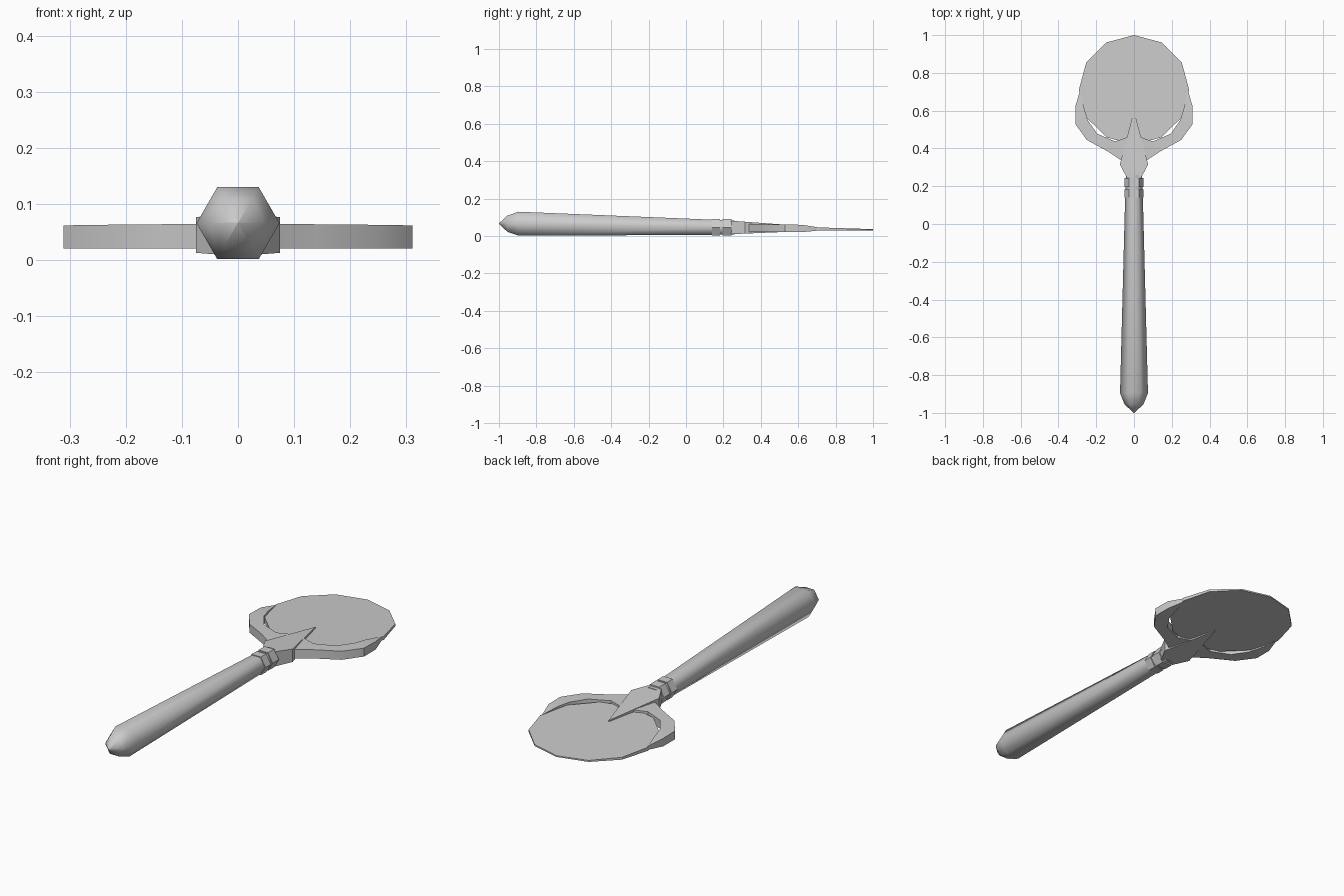
import bpy, math

if "Cube" in bpy.data.objects:
    bpy.data.objects.remove(bpy.data.objects["Cube"])


def make(name, verts, faces, smooth=None, mirror=False):
    me = bpy.data.meshes.new(name)
    me.from_pydata(verts, [], faces)
    ob = bpy.data.objects.new(name, me)
    bpy.context.collection.objects.link(ob)
    bpy.ops.object.select_all(action='DESELECT')
    bpy.context.view_layer.objects.active = ob
    ob.select_set(True)
    bpy.ops.object.mode_set(mode='EDIT')
    bpy.ops.mesh.select_all(action='SELECT')
    bpy.ops.mesh.normals_make_consistent(inside=False)
    bpy.ops.object.mode_set(mode='OBJECT')
    if smooth:
        bpy.ops.object.shade_smooth_by_angle(angle=math.radians(smooth))
    if mirror:
        ob.modifiers.new("Mirror", 'MIRROR')
    return ob


def hex_loft(name, rings, smooth=None):
    """Six-sided rod along y; each ring is (y, centre z, radius)."""
    verts = [(r * math.cos(k * math.pi / 3), y, z + r * math.sin(k * math.pi / 3))
             for y, z, r in rings for k in range(6)]
    faces = [(i * 6 + k, i * 6 + (k + 1) % 6, i * 6 + 6 + (k + 1) % 6, i * 6 + 6 + k)
             for i in range(len(rings) - 1) for k in range(6)]
    n = len(verts)
    faces += [tuple(range(6)), tuple(range(n - 6, n))]
    return make(name, verts, faces, smooth)


def slab(name, outline, top, bottom, smooth=None):
    """Flat plate whose top and bottom heights depend on y."""
    n = len(outline)
    verts = [(x, y, top(y)) for x, y in outline] + [(x, y, bottom(y)) for x, y in outline]
    faces = [tuple(range(n)), tuple(range(n, 2 * n))]
    faces += [(i, (i + 1) % n, n + (i + 1) % n, n + i) for i in range(n)]
    return make(name, verts, faces, smooth)


def ramp(y0, z0, y1, z1):
    return lambda y: z0 + (z1 - z0) * (y - y0) / (y1 - y0)


# Handle with pointed butt
hex_loft("handle", [(-1.0, 0.067, 0.001), (-0.955, 0.066, 0.05), (-0.895, 0.066, 0.074),
                    (0.14, 0.047, 0.047), (0.26, 0.046, 0.043)], 61)

# Two collar rings
for i, (a, b) in enumerate([(0.14, 0.182), (0.195, 0.243)]):
    hex_loft(f"collar_ring_{i + 1}", [(a, 0.047, 0.051), (b, 0.046, 0.051)])

# Round thin blade, twelve sides
disc = [(0.292 * math.sin(k * math.pi / 6), 0.71 + 0.29 * math.cos(k * math.pi / 6))
        for k in range(12)]
slab("blade", disc, ramp(0.4, 0.056, 1, 0.037), ramp(0.4, 0.027, 1, 0.031))

# Spearhead-shaped socket
spike = [(-0.035, 0.24), (0.035, 0.24), (0.075, 0.315), (0, 0.6), (-0.075, 0.315)]
slab("socket_spike", spike, ramp(0.24, 0.082, 0.6, 0.056), ramp(0.24, 0.01, 0.6, 0.025))

# Crescent arms gripping the blade: outer/inner pairs, then a shared tip
outer = [(0.0, 0.29), (0.065, 0.335), (0.14, 0.385), (0.25, 0.445), (0.311, 0.53), (0.311, 0.62)]
inner = [(0.0, 0.48), (0.035, 0.46), (0.1, 0.437), (0.195, 0.478), (0.245, 0.55), (0.263, 0.61)]
tops = [0.065, 0.065, 0.064, 0.063, 0.062, 0.06]
verts, faces = [], []
for o, n, t in zip(outer, inner, tops):
    verts += [(*o, t), (*n, t), (*n, 0.021), (*o, 0.021)]
for i in range(len(outer) - 1):
    a = i * 4
    faces += [(a + k, a + (k + 1) % 4, a + 4 + (k + 1) % 4, a + 4 + k) for k in range(4)]
a = len(verts) - 4
verts += [(0.286, 0.705, 0.047), (0.286, 0.705, 0.029)]
faces += [(a, a + 1, a + 4), (a + 1, a + 2, a + 5, a + 4),
          (a + 2, a + 3, a + 5), (a + 3, a, a + 4, a + 5)]
make("crescent_arms", verts, faces, 35, mirror=True)
